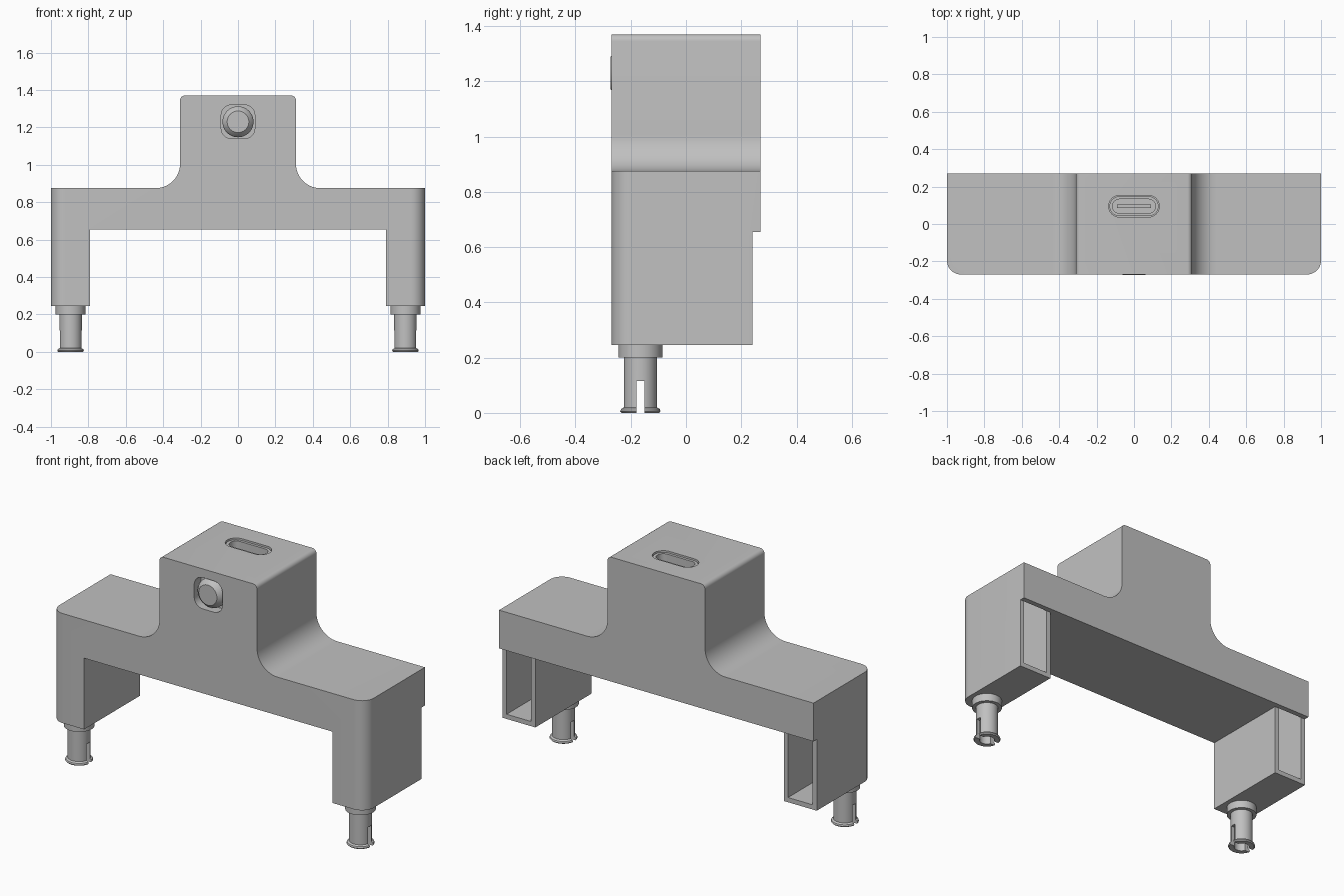
import bpy, bmesh, math
from mathutils import Matrix, Vector

if "Cube" in bpy.data.objects:
    bpy.data.objects.remove(bpy.data.objects["Cube"])

grey = bpy.data.materials.new("plain grey")
grey.use_nodes = True
COLOUR = (0.53, 0.53, 0.53, 1)
grey.diffuse_color = COLOUR
grey.node_tree.nodes["Principled BSDF"].inputs["Base Color"].default_value = COLOUR


def finish(name, bm):
    bmesh.ops.recalc_face_normals(bm, faces=bm.faces[:])
    mesh = bpy.data.meshes.new(name)
    bm.to_mesh(mesh)
    bm.free()
    mesh.materials.append(grey)
    obj = bpy.data.objects.new(name, mesh)
    bpy.context.collection.objects.link(obj)
    return obj


def activate(obj):
    bpy.ops.object.select_all(action='DESELECT')
    obj.select_set(True)
    bpy.context.view_layer.objects.active = obj


def smooth(obj):
    activate(obj)
    bpy.ops.object.shade_smooth_by_angle(angle=math.radians(30))


def cut(obj, cutter):
    cutter.hide_render = True
    activate(obj)
    mod = obj.modifiers.new("cut", 'BOOLEAN')
    mod.operation, mod.solver, mod.object = 'DIFFERENCE', 'EXACT', cutter
    bpy.ops.object.modifier_apply(modifier=mod.name)
    bpy.data.objects.remove(cutter)


def arc(cx, cz, r, a, b, n=10):
    steps = [math.radians(a + (b - a) * i / n) for i in range(n + 1)]
    return [(cx + r * math.cos(t), cz + r * math.sin(t)) for t in steps]


def rounded(w, h, r):
    """Outline of a rounded rectangle centred on the origin."""
    pts = []
    for sx, sy, a in ((1, 1, 0), (-1, 1, 90), (-1, -1, 180), (1, -1, 270)):
        pts += arc(sx * (w / 2 - r), sy * (h / 2 - r), r, a, a + 90, 8)
    return pts


def extrude(points, place, low, high):
    """Prism: place(u, v, depth) turns outline points into 3D."""
    bm = bmesh.new()
    face = bm.faces.new([bm.verts.new(place(u, v, low)) for u, v in points])
    ret = bmesh.ops.extrude_face_region(bm, geom=[face])
    shift = place(0, 0, high) - place(0, 0, low)
    bmesh.ops.translate(bm, vec=shift, verts=[g for g in ret["geom"] if isinstance(g, bmesh.types.BMVert)])
    bmesh.ops.remove_doubles(bm, verts=bm.verts[:], dist=0.0001)
    return bm


def upright(u, v, d):
    return Vector((u, d, v))


def level(u, v, d):
    return Vector((u, v, d))


def box(name, lo, hi):
    bm = bmesh.new()
    bmesh.ops.create_cube(bm, size=1)
    for v in bm.verts:
        v.co = Vector([l + (h - l) * (c + 0.5) for l, h, c in zip(lo, hi, v.co)])
    return finish(name, bm)


def lathe(name, profile, centre, axis='Z', n=40):
    bm = bmesh.new()
    vs = [bm.verts.new((r, 0, z)) for r, z in profile]
    edges = [bm.edges.new(p) for p in zip(vs, vs[1:])]
    bmesh.ops.spin(bm, geom=vs + edges, axis=(0, 0, 1), cent=(0, 0, 0), angle=math.tau, steps=n)
    bmesh.ops.remove_doubles(bm, verts=bm.verts[:], dist=0.0001)
    if axis == 'Y':
        bmesh.ops.rotate(bm, verts=bm.verts[:], matrix=Matrix.Rotation(math.pi / 2, 3, 'X'))
    bmesh.ops.translate(bm, verts=bm.verts[:], vec=centre)
    return finish(name, bm)


# Arch-shaped housing with a filleted tower
FRONT, BACK, LEG_BACK = -0.27, 0.27, 0.24
BASE, ARCH, DECK, TOP = 0.245, 0.655, 0.875, 1.37
half = [(0.79, ARCH), (0.79, BASE), (1, BASE), (1, DECK)]
half += arc(0.44, DECK + 0.13, 0.13, 270, 180, 14)
half += arc(0.285, TOP - 0.025, 0.025, 0, 90, 6)
outline = half + [(-x, z) for x, z in reversed(half)]
bm = extrude(outline, upright, FRONT, BACK)
corners = [e for e in bm.edges if all(abs(v.co.x) > 0.99 and v.co.y < FRONT + 0.01 for v in e.verts)]
bmesh.ops.bevel(bm, geom=corners, offset=0.075, segments=10, profile=0.5, affect='EDGES')
housing = finish("housing", bm)

# Stepped leg backs and the open pockets inside the legs
for s in (-1, 1):
    a, b = sorted((s * 0.7, s * 1.1))
    cut(housing, box("step_cutter", (a, LEG_BACK, 0.1), (b, 0.4, ARCH)))
    a, b = sorted((s * 0.817, s * 0.973))
    cut(housing, box("pocket_cutter", (a, -0.19, BASE + 0.027), (b, LEG_BACK + 0.004, ARCH)))
    cut(housing, box("pocket_top_cutter", (a, -0.19, ARCH - 0.01), (b, LEG_BACK, 0.8)))

# Button recess and port recess
BUTTON_Z, PORT_Y = 1.23, 0.095
cut(housing, finish("button_cutter", extrude(
    [(x, z + BUTTON_Z) for x, z in rounded(0.18, 0.18, 0.055)], upright, -0.4, FRONT + 0.06)))


def port_outline(w, h):
    return [(x, y + PORT_Y) for x, y in rounded(w, h, h * 0.49)]


cut(housing, finish("port_cutter", extrude(port_outline(0.27, 0.115), level, TOP - 0.18, TOP + 0.1)))
smooth(housing)

# Push button
smooth(lathe("button", [(0, 0), (0.083, 0), (0.083, 0.035), (0.078, 0.045), (0.058, 0.064), (0, 0.064)],
             (0, FRONT + 0.06, BUTTON_Z), 'Y'))

# Port shell and its tongue
shell = finish("port_shell", extrude(port_outline(0.262, 0.105), level, TOP - 0.18, TOP - 0.008))
cut(shell, finish("shell_cutter", extrude(port_outline(0.23, 0.075), level, TOP - 0.17, TOP + 0.1)))
smooth(shell)
box("port_tongue", (-0.09, PORT_Y - 0.01, TOP - 0.175), (0.09, PORT_Y + 0.01, TOP - 0.04))

# Hollow split pegs under the legs
PEG = [(0, 0.15), (0.04, 0.15), (0.04, 0), (0.068, 0), (0.073, 0.006), (0.07, 0.014), (0.06, 0.02),
       (0.06, 0.2), (0.08, 0.2), (0.08, BASE + 0.01), (0, BASE + 0.01)]
for side, x in (("right", -0.895), ("left", 0.895)):
    peg = lathe(side + "_peg", PEG, (x, -0.165, 0))
    cut(peg, box("slot_cutter", (x - 0.2, -0.18, -0.1), (x + 0.2, -0.15, 0.115)))
    smooth(peg)
